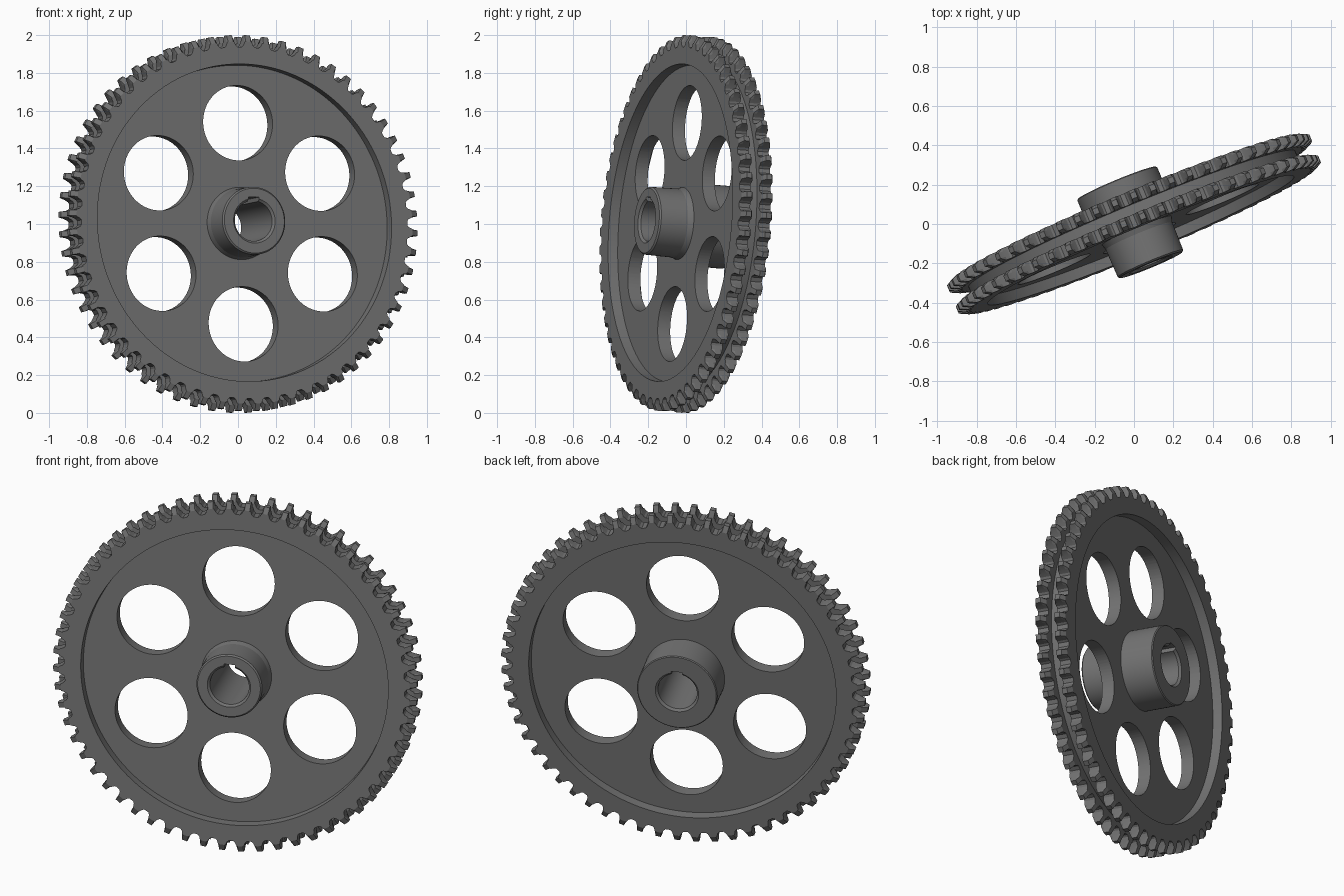
import bpy, bmesh
from math import sin, cos, pi, radians
from mathutils import Vector, Matrix

if "Cube" in bpy.data.objects:
    bpy.data.objects.remove(bpy.data.objects["Cube"])

TEETH = 60
TIP_R = 0.998

# Tilted frame: local z is the axle (towards the front), local y points up
axle = Vector((0.383, -0.92, 0.078)).normalized()
up = Vector((-0.015, 0.04, 0.533))
up = (up - axle * up.dot(axle)).normalized()
right = up.cross(axle)
FRAME = Matrix.Translation((0, 0, 1)) @ Matrix((right, up, axle)).transposed().to_4x4()

dark = bpy.data.materials.new("dark_steel")
dark.diffuse_color = (0.17, 0.17, 0.17, 1)
dark.use_nodes = True
dark.node_tree.nodes["Principled BSDF"].inputs["Base Color"].default_value = dark.diffuse_color


def make_object(name, bm):
    bmesh.ops.recalc_face_normals(bm, faces=bm.faces)
    mesh = bpy.data.meshes.new(name)
    bm.to_mesh(mesh)
    bm.free()
    mesh.materials.append(dark)
    ob = bpy.data.objects.new(name, mesh)
    bpy.context.collection.objects.link(ob)
    ob.matrix_world = FRAME
    return ob


def ring_body(name, rings):
    """Closed ring-shaped solid: skin consecutive rings, last joins first."""
    bm = bmesh.new()
    loops = [[bm.verts.new(p) for p in ring] for ring in rings]
    for a, b in zip(loops, loops[1:] + loops[:1]):
        n = len(a)
        for i in range(n):
            j = (i + 1) % n
            bm.faces.new((a[i], a[j], b[j], b[i]))
    return make_object(name, bm)


def cut(ob, cutter):
    mod = ob.modifiers.new("cut", 'BOOLEAN')
    mod.operation, mod.solver, mod.object = 'DIFFERENCE', 'EXACT', cutter
    cutter.hide_render = True
    bpy.context.view_layer.objects.active = ob
    bpy.ops.object.modifier_apply(modifier=mod.name)
    bpy.data.objects.remove(cutter)


def smooth(ob):
    bpy.ops.object.select_all(action='DESELECT')
    ob.select_set(True)
    bpy.context.view_layer.objects.active = ob
    bpy.ops.object.shade_smooth_by_angle(angle=radians(15))


# Tooth outline (sideways offset, radius) of one gap: narrow root, sloping flanks, flat tips
half_pitch = pi / TEETH
gap = [(0.012, 0.934), (0.022, 0.943), (0.031, 0.966), (half_pitch - 0.015, TIP_R)]
gap = [(-x, r) for x, r in reversed(gap)] + gap
outline = [(pi / 2 + 2 * k * half_pitch + x / r, r) for k in range(TEETH) for x, r in gap]


def toothed(z, limit):
    return [(min(r, limit) * cos(a), min(r, limit) * sin(a), z) for a, r in outline]


def circle(z, r):
    return [(r * cos(a), r * sin(a), z) for a, _ in outline]


# Double-row toothed wheel with recessed web on both faces
WEB, RIM, BORE = 0.036, 0.84, 0.15
front_half = [circle(WEB, BORE), circle(WEB, RIM), circle(0.09, RIM + 0.003),
              toothed(0.09, 0.962), toothed(0.073, TIP_R), toothed(0.043, TIP_R),
              toothed(0.026, 0.962), circle(0.026, 0.9)]
back_half = [[(x, y, -z) for x, y, z in ring] for ring in reversed(front_half)]
wheel = ring_body("toothed_wheel", front_half + back_half)

# Six round lightening holes
bm = bmesh.new()
for k in range(6):
    a = pi / 2 + k * pi / 3
    bmesh.ops.create_cone(bm, cap_ends=True, segments=72, radius1=0.199, radius2=0.199,
                          depth=0.5, matrix=Matrix.Translation((0.534 * cos(a), 0.534 * sin(a), 0)))
cut(wheel, make_object("hole_cutter", bm))
smooth(wheel)


# Hub: narrower boss in front, wider boss behind, chamfered bore
def hub_circle(r, z, n=96):
    return [(r * cos(2 * pi * i / n), r * sin(2 * pi * i / n), z) for i in range(n)]


END, C = 0.226, 0.012
profile = [(0.107, END - C), (0.119, END), (0.172, END), (0.18, END - 0.008), (0.183, WEB + 0.03),
           (0.192, WEB), (0.192, 0), (0.22, 0), (0.22, -END + 0.005), (0.215, -END),
           (0.119, -END), (0.107, -END + C)]
hub = ring_body("hub", [hub_circle(r, z) for r, z in profile])

# Keyway along the top of the bore
bm = bmesh.new()
bmesh.ops.create_cube(bm, size=1, matrix=Matrix.Translation((0, 0.085, 0)) @ Matrix.Diagonal((0.06, 0.08, 0.8, 1)))
cut(hub, make_object("keyway_cutter", bm))
smooth(hub)
